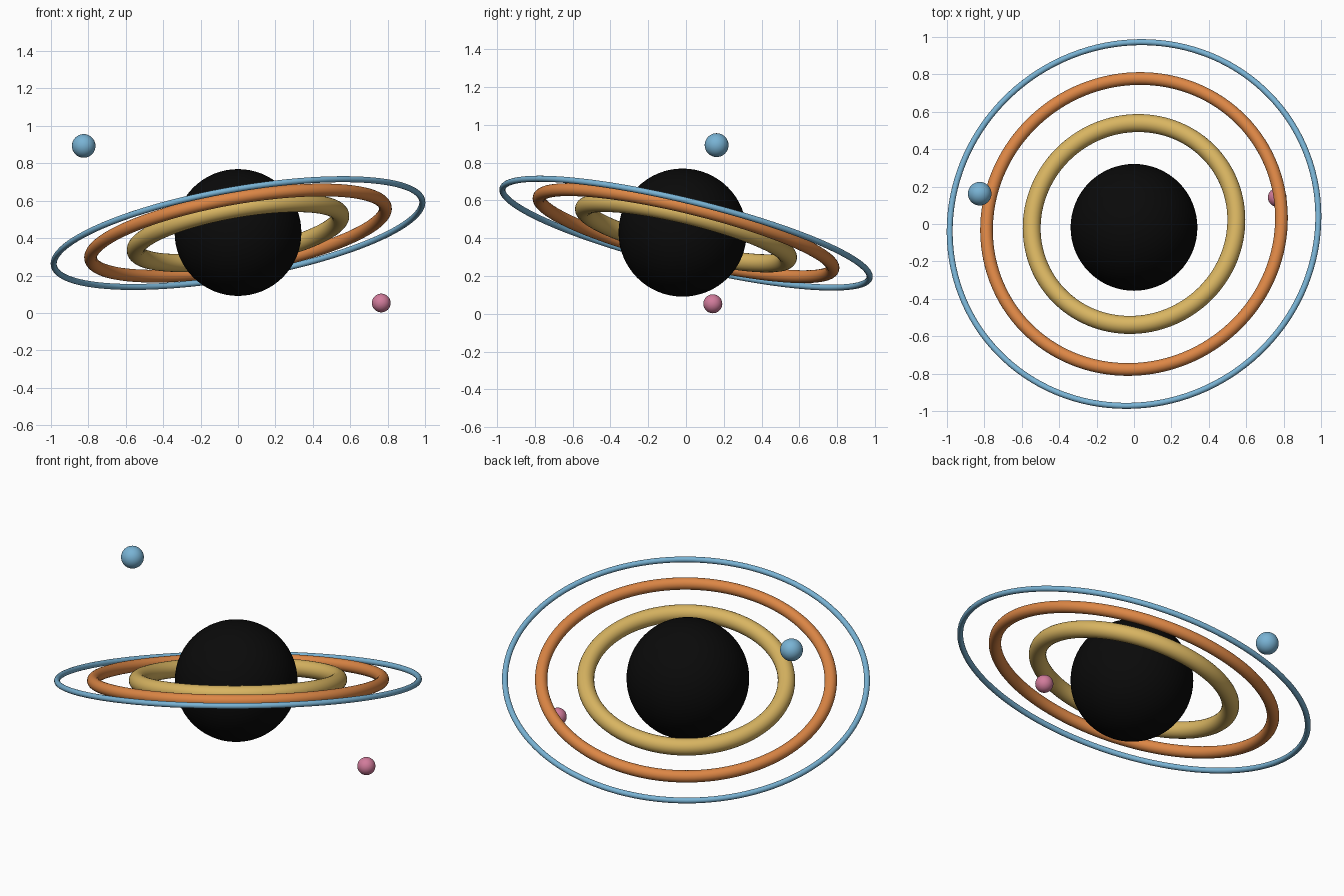
import bpy
from math import radians

cube = bpy.data.objects.get("Cube")
if cube:
    bpy.data.objects.remove(cube, do_unlink=True)


def make_material(name, color):
    mat = bpy.data.materials.new(name)
    mat.use_nodes = True
    mat.diffuse_color = (*color, 1)
    mat.node_tree.nodes["Principled BSDF"].inputs["Base Color"].default_value = (*color, 1)
    return mat


def finish(name, mat):
    obj = bpy.context.object
    obj.name = name
    obj.data.materials.append(mat)
    bpy.ops.object.shade_smooth()


def add_ball(name, mat, radius, location):
    bpy.ops.mesh.primitive_uv_sphere_add(
        segments=64, ring_count=32, radius=radius, location=location)
    finish(name, mat)


def add_ring(name, mat, radius, thickness):
    bpy.ops.mesh.primitive_torus_add(
        major_segments=128, minor_segments=24, major_radius=radius,
        minor_radius=thickness, location=(0, 0, 0.427), rotation=TILT)
    finish(name, mat)


TILT = (radians(-13.5), radians(-10), 0)
black = make_material("black", (0.003, 0.003, 0.003))
gold = make_material("gold", (0.69, 0.46, 0.12))
orange = make_material("orange", (0.72, 0.24, 0.06))
blue = make_material("sky blue", (0.19, 0.45, 0.66))
pink = make_material("pink", (0.64, 0.20, 0.33))

# Dark central body
add_ball("central_sphere", black, 0.339, (0, -0.018, 0.43))

# Tilted concentric rings
add_ring("inner_ring", gold, 0.555, 0.048)
add_ring("middle_ring", orange, 0.80, 0.034)
add_ring("outer_ring", blue, 1.0, 0.016)

# Small moons
add_ball("upper_moon", blue, 0.063, (-0.825, 0.162, 0.893))
add_ball("lower_moon", pink, 0.05, (0.766, 0.142, 0.053))
